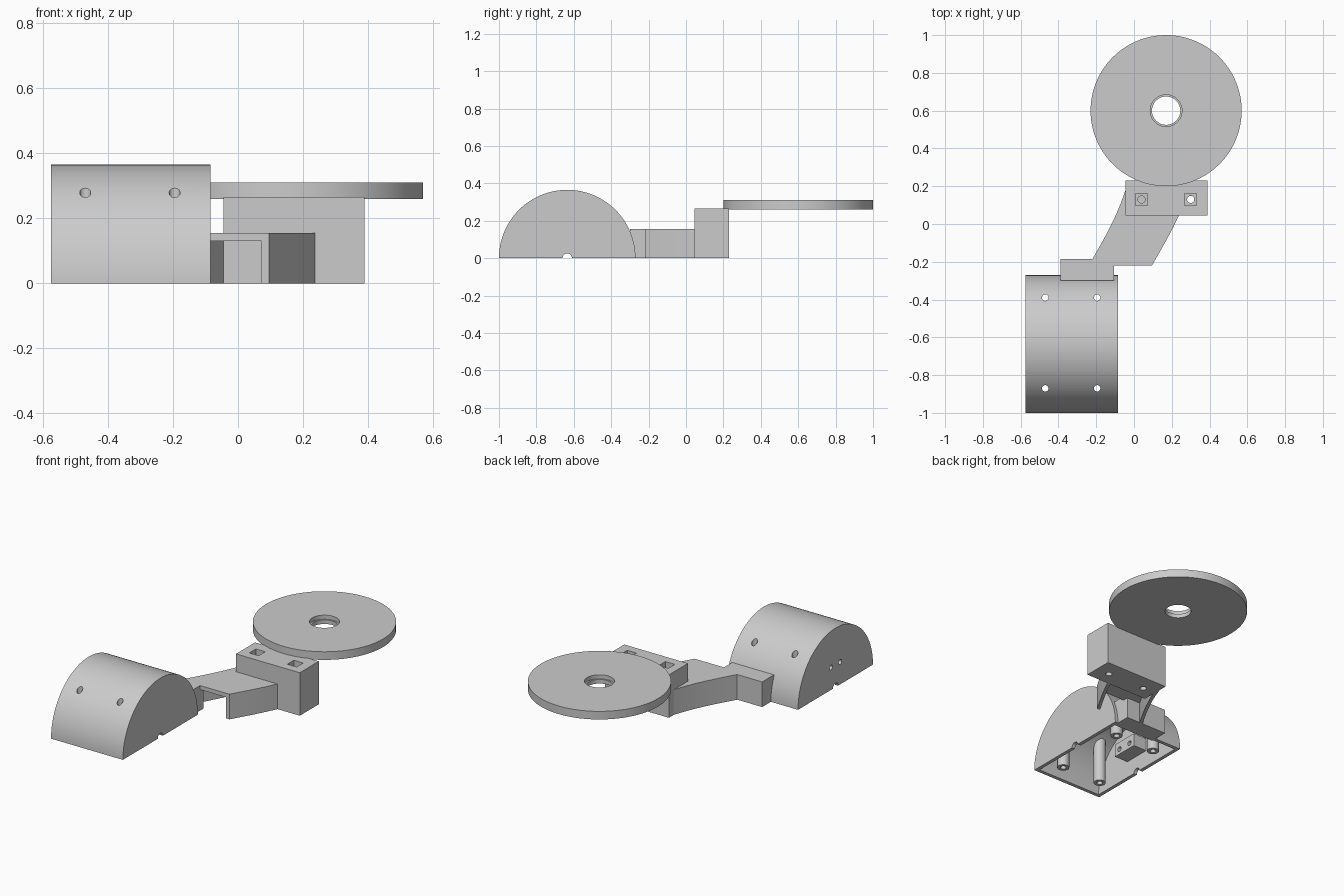
import bpy, math
from mathutils import Matrix, Vector

cube = bpy.data.objects.get("Cube")
if cube:
    bpy.data.objects.remove(cube, do_unlink=True)

grey = bpy.data.materials.new("plain_grey")
grey.use_nodes = True
grey.diffuse_color = (0.6, 0.6, 0.6, 1)
grey.node_tree.nodes["Principled BSDF"].inputs["Base Color"].default_value = (0.6, 0.6, 0.6, 1)


def prism(name, outline, low, high, along_x=False):
    """Extrude an (x, y) outline in z, or a (y, z) outline in x."""
    n = len(outline)
    place = (lambda p, h: (h, p[0], p[1])) if along_x else (lambda p, h: (p[0], p[1], h))
    verts = [place(p, low) for p in outline] + [place(p, high) for p in outline]
    faces = [tuple(reversed(range(n))), tuple(range(n, 2 * n))]
    faces += [(i, (i + 1) % n, n + (i + 1) % n, n + i) for i in range(n)]
    mesh = bpy.data.meshes.new(name)
    mesh.from_pydata(verts, [], faces)
    mesh.materials.append(grey)
    obj = bpy.data.objects.new(name, mesh)
    bpy.context.collection.objects.link(obj)
    return obj


def arc(cx, cy, r, n=32, sweep=math.tau):
    count = n if sweep == math.tau else n + 1
    return [(cx + r * math.cos(sweep * i / n), cy + r * math.sin(sweep * i / n)) for i in range(count)]


def box(name, x0, x1, y0, y1, z0, z1):
    return prism(name, [(x0, y0), (x1, y0), (x1, y1), (x0, y1)], z0, z1)


def cut(target, cutters):
    """Subtract each cutter from the target and discard it."""
    bpy.context.view_layer.objects.active = target
    for cutter in cutters:
        mod = target.modifiers.new("cut", "BOOLEAN")
        mod.operation, mod.solver, mod.object = "DIFFERENCE", "EXACT", cutter
        bpy.ops.object.modifier_apply(modifier=mod.name)
        bpy.data.objects.remove(cutter, do_unlink=True)


def smooth(obj):
    bpy.ops.object.select_all(action="DESELECT")
    obj.select_set(True)
    bpy.context.view_layer.objects.active = obj
    bpy.ops.object.shade_smooth_by_angle(angle=math.radians(30))


# Half-round housing: hollow shell with four screw posts and an inner boss
X0, X1, AXIS, R, WALL = -0.575, -0.085, -0.635, 0.365, 0.022
housing = prism("housing", arc(AXIS, 0, R, 64, math.pi), X0, X1, True)
cavity = prism("cavity", arc(AXIS, 0, R - WALL, 128), X0 + WALL, X1 - WALL, True)
screws = [(x, y) for x in (-0.47, -0.195) for y in (-0.39, -0.87)]
cut(cavity, [prism("post", arc(x, y, 0.035, 24), -0.5, 0.5) for x, y in screws])
cut(cavity, [box("boss", -0.6, -0.46, -0.72, -0.55, 0.105, 0.185)])
cut(housing, [cavity])
cut(housing, [prism("screw_hole", arc(x, y, 0.017, 24), -0.1, 0.5) for x, y in screws])
cut(housing, [prism("wire_hole", arc(y, 0.138, 0.015, 24), -0.7, -0.4, True) for y in (-0.59, -0.68)])
cut(housing, [prism("cable_notch", arc(AXIS, 0, 0.025, 24), x - 0.05, x + 0.05, True) for x in (X0, X1)])
smooth(housing)

# Joint block behind the housing
box("joint_block", -0.39, -0.105, -0.30, -0.185, 0, 0.155)

# Curved arm: inverted channel, open underneath and at the front
edge = [(-0.24, -0.22), (-0.20, -0.15), (-0.163, -0.085), (-0.126, -0.015),
        (-0.095, 0.05), (-0.068, 0.115), (-0.043, 0.185)]
WIDTH, SIDE = 0.335, 0.022
right = [(x + WIDTH, y) for x, y in edge]
arm = prism("arm", right[:5] + [(0.2, 0.15), (0, 0.185)] + edge[::-1], 0, 0.155)
inner = [(x + SIDE, y) for x, y in edge]
inner[0] = (inner[0][0] - 0.03, -0.27)
outer = [(x - SIDE, y) for x, y in right[:5]]
outer[0] = (outer[0][0] - 0.03, -0.27)
cut(arm, [prism("channel", outer + [(0.17, 0.1), (0, 0.17)] + inner[:-1][::-1], -0.1, 0.13)])
smooth(arm)

# Mount block with square nut pockets over round bolt holes
mount = box("mount_block", -0.045, 0.39, 0.045, 0.23, 0, 0.265)
for x in (0.04, 0.30):
    cut(mount, [box("nut_pocket", x - 0.032, x + 0.032, 0.098, 0.162, 0.2, 0.4),
                prism("bolt_hole", arc(x, 0.13, 0.019, 24), -0.1, 0.4)])
smooth(mount)

# Round plate with a stepped centre hole
plate = prism("round_plate", arc(0.17, 0.6, 0.4, 96), 0.26, 0.31)
cut(plate, [prism("centre_hole", arc(0.17, 0.6, 0.075, 48), 0.1, 0.5),
            prism("centre_step", arc(0.17, 0.6, 0.084, 48), 0.285, 0.5)])
smooth(plate)
